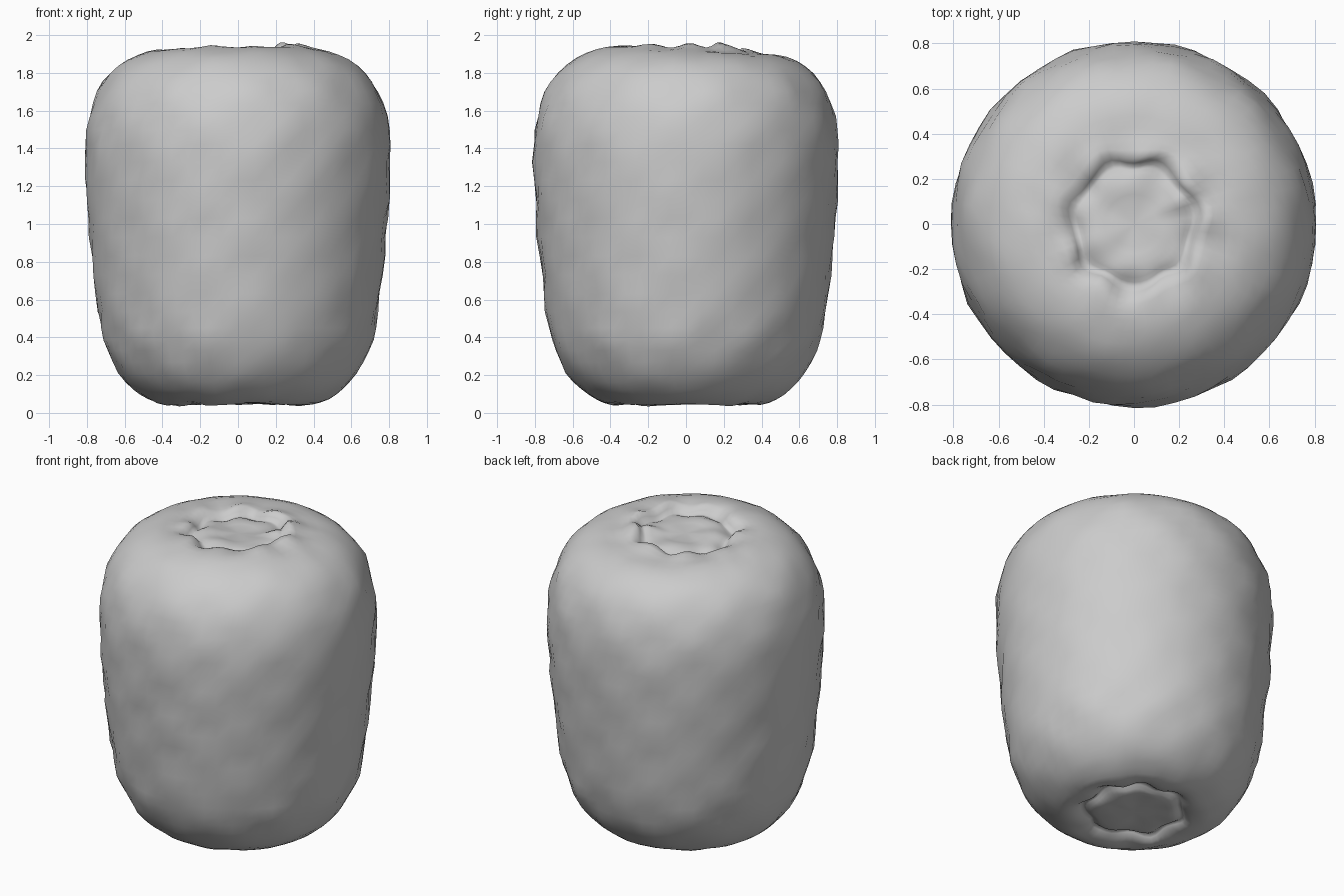
import bpy, bmesh, math
from mathutils import Vector, noise

if "Cube" in bpy.data.objects:
    bpy.data.objects.remove(bpy.data.objects["Cube"])

SEGS = 56

# (radius, height) outline: base button, flank, shoulder, crown seat
KEYS = [(0.10, 0.055), (0.20, 0.05), (0.25, 0.06), (0.285, 0.085), (0.32, 0.055),
        (0.40, 0.045), (0.48, 0.075), (0.555, 0.125), (0.63, 0.21), (0.69, 0.33),
        (0.725, 0.45), (0.752, 0.63), (0.774, 0.83), (0.792, 1.03), (0.805, 1.23),
        (0.807, 1.42), (0.788, 1.57), (0.743, 1.70), (0.675, 1.80), (0.585, 1.87),
        (0.48, 1.91), (0.38, 1.925), (0.31, 1.925), (0.265, 1.88), (0.23, 1.89),
        (0.17, 1.90), (0.10, 1.895)]


def refine(keys, steps=2):
    """Catmull-Rom subdivision of the outline."""
    out = []
    for i in range(len(keys) - 1):
        p = [Vector(keys[min(max(i + d, 0), len(keys) - 1)]) for d in (-1, 0, 1, 2)]
        for s in range(steps):
            t = s / steps
            out.append(0.5 * (2 * p[1] + (p[2] - p[0]) * t
                              + (2 * p[0] - 5 * p[1] + 4 * p[2] - p[3]) * t * t
                              + (3 * p[1] - p[0] - 3 * p[2] + p[3]) * t ** 3))
    out.append(Vector(keys[-1]))
    return out


def lumpy(r, z, a):
    """Staggered fruit eyes on the flank, irregular lobes around both ends."""
    p = Vector((r * math.cos(a), r * math.sin(a), z))
    flank = min(1, max(0, (r - 0.4) / 0.3))
    end = max(0, 1 - abs(r - 0.31) / 0.12)
    grain = noise.noise(p * 5)
    r += flank * (0.008 * math.cos(11 * a + 1) * math.cos(2 * math.pi * z / 0.38)
                  + 0.010 * noise.noise(p * 9 + Vector((5, 2, 1))))
    r += 0.02 * end * math.sin(7 * a + 2 * grain)
    if z > 1:  # the shoulder drops to the back, the rim peaks at the right
        z -= (1 - flank) * 0.02 * math.sin(a) * min(1, r / 0.4)
        z += end * (0.02 * math.cos(a - 0.5) + 0.015 * math.sin(9 * a + 1))
        # Tallest fold of the rim
        z += 0.045 * math.exp(-((a - 0.46) / 0.2) ** 2 - ((r - 0.25) / 0.07) ** 2)
    else:
        z += end * 0.01 * math.sin(8 * a)
    z += (1 - flank) * 0.012 * noise.noise(p * 8)
    return Vector((r * math.cos(a), r * math.sin(a), max(z, 0.015)))


# Fruit body
bm = bmesh.new()
rings = [[bm.verts.new(lumpy(k.x, k.y, 2 * math.pi * i / SEGS)) for i in range(SEGS)]
         for k in refine(KEYS)]
for lo, hi in zip(rings, rings[1:]):
    for i in range(SEGS):
        j = (i + 1) % SEGS
        bm.faces.new((lo[i], lo[j], hi[j], hi[i]))
# Close the middle of the base and of the crown seat
for ring, z in ((rings[0], 0.055), (rings[-1], 1.895)):
    c = bm.verts.new((0, 0, z))
    for i in range(SEGS):
        bm.faces.new((ring[i], ring[(i + 1) % SEGS], c))
bmesh.ops.recalc_face_normals(bm, faces=bm.faces)
for f in bm.faces:
    f.smooth = True

mesh = bpy.data.meshes.new("fruit_body")
bm.to_mesh(mesh)
bm.free()
body = bpy.data.objects.new("fruit_body", mesh)
bpy.context.collection.objects.link(body)
